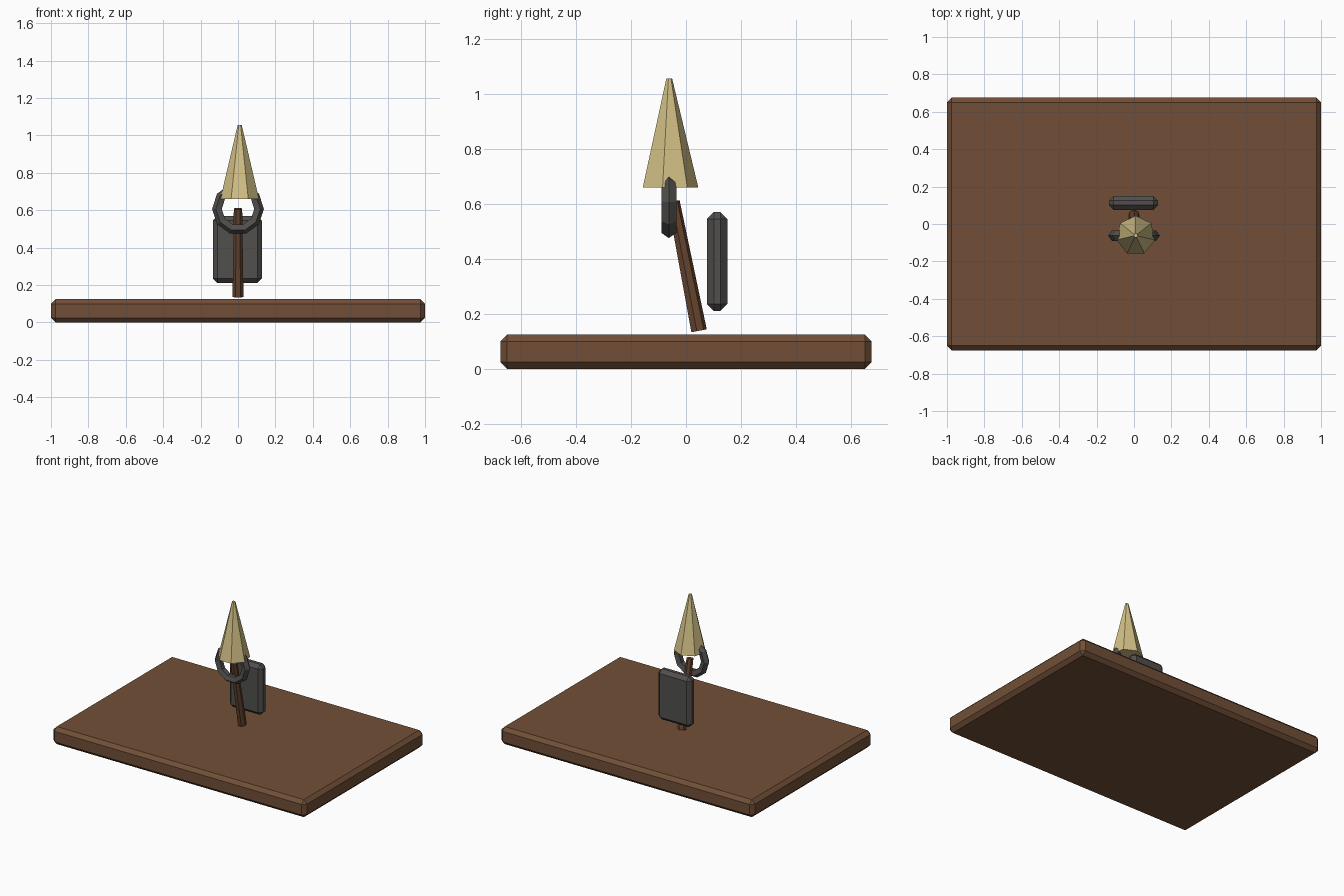
import bpy, math
from mathutils import Vector

if "Cube" in bpy.data.objects:
    bpy.data.objects.remove(bpy.data.objects["Cube"])


def material(name, rgb):
    m = bpy.data.materials.new(name)
    m.diffuse_color = (*rgb, 1)
    m.use_nodes = True
    m.node_tree.nodes["Principled BSDF"].inputs["Base Color"].default_value = m.diffuse_color
    return m


wood = material("brown wood", (0.165, 0.078, 0.038))
dark_wood = material("dark wood", (0.14, 0.06, 0.028))
iron = material("dark iron", (0.082, 0.079, 0.074))
flame_yellow = material("pale yellow", (0.64, 0.52, 0.235))


def finish(name, mat):
    o = bpy.context.object
    o.name = name
    o.data.materials.append(mat)
    return o


def bevelled_box(name, lo, hi, bevel, mat):
    lo, hi = Vector(lo), Vector(hi)
    bpy.ops.mesh.primitive_cube_add(size=1, location=(lo + hi) / 2)
    o = finish(name, mat)
    o.scale = hi - lo
    bpy.ops.object.transform_apply(location=False, rotation=False, scale=True)
    b = o.modifiers.new("chamfer", 'BEVEL')
    b.width = bevel
    b.segments = 1
    return o


def tapered_rod(name, start, end, r1, r2, sides, mat):
    start, end = Vector(start), Vector(end)
    d = end - start
    tilt = math.atan2(-d.y, d.z)
    bpy.ops.mesh.primitive_cone_add(vertices=sides, radius1=r1, radius2=r2,
                                    depth=d.length, location=(start + end) / 2,
                                    rotation=(tilt, 0, 0))
    return finish(name, mat)


# wide slab and upright wall plate
bevelled_box("base_slab", (-1, -0.675, 0), (1, 0.675, 0.125), 0.025, wood)
bevelled_box("back_plate", (-0.134, 0.076, 0.21), (0.128, 0.15, 0.57), 0.025, iron)

# leaning handle
tapered_rod("handle", (0, 0.046, 0.138), (0, -0.046, 0.609), 0.03, 0.023, 7, dark_wood)

# faceted ring standing upright around the handle top
bpy.ops.mesh.primitive_torus_add(major_segments=10, minor_segments=5,
                                 major_radius=0.11, minor_radius=0.0285,
                                 location=(0, -0.0625, 0.607),
                                 rotation=(math.pi / 2, 0, 0))
finish("holder_ring", iron)

# pointed flame
tapered_rod("flame", (0.009, -0.0615, 0.66), (0.009, -0.0615, 1.056), 0.106, 0.011, 7, flame_yellow)
